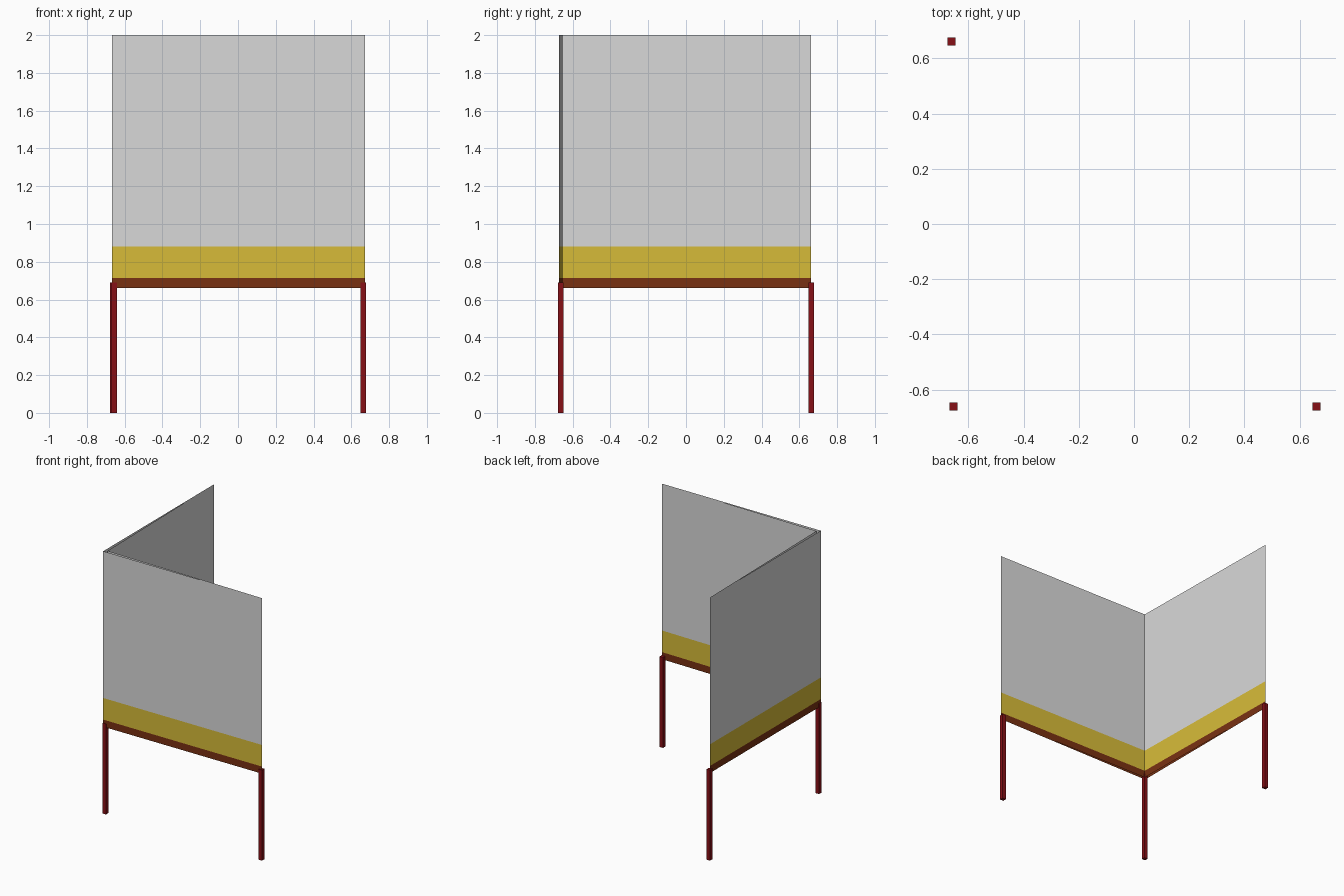
import bpy, bmesh

if "Cube" in bpy.data.objects:
    bpy.data.objects.remove(bpy.data.objects["Cube"])


def make_material(name, rgb):
    m = bpy.data.materials.new(name)
    m.diffuse_color = (*rgb, 1.0)
    m.use_nodes = True
    m.node_tree.nodes["Principled BSDF"].inputs["Base Color"].default_value = m.diffuse_color
    return m


def make_object(name, bm, materials):
    mesh = bpy.data.meshes.new(name)
    bm.to_mesh(mesh)
    bm.free()
    for m in materials:
        mesh.materials.append(m)
    obj = bpy.data.objects.new(name, mesh)
    bpy.context.collection.objects.link(obj)
    return obj


brown = make_material("brown_trim", (0.19, 0.031, 0.006))
yellow = make_material("yellow_band", (0.68, 0.50, 0.040))
grey = make_material("light_grey_panel", (0.69, 0.69, 0.69))
red = make_material("dark_red_leg", (0.24, 0.005, 0.008))

# Corner screen: a thin L profile tapering to its two ends, open top and bottom
profile = [(-0.667, -0.672), (0.672, -0.672), (-0.645, -0.650), (-0.667, 0.661)]
levels = [0.661, 0.715, 0.88, 2.0]  # brown trim, yellow band, grey panel
bm = bmesh.new()
rings = [[bm.verts.new((x, y, z)) for x, y in profile] for z in levels]
for band in range(3):
    low, high = rings[band], rings[band + 1]
    for i in range(4):
        j = (i + 1) % 4
        face = bm.faces.new((low[i], low[j], high[j], high[i]))
        face.material_index = band
make_object("corner_screen", bm, [brown, yellow, grey])

# Three square legs
LEG_WIDTH, LEG_HEIGHT = 0.029, 0.69
for name, x, y in [("corner_leg", -0.655, -0.662),
                   ("front_leg", 0.662, -0.662),
                   ("back_leg", -0.662, 0.662)]:
    bm = bmesh.new()
    bmesh.ops.create_cube(bm, size=1.0)
    bmesh.ops.scale(bm, vec=(LEG_WIDTH, LEG_WIDTH, LEG_HEIGHT), verts=bm.verts)
    bmesh.ops.translate(bm, vec=(x, y, LEG_HEIGHT / 2), verts=bm.verts)
    make_object(name, bm, [red])
